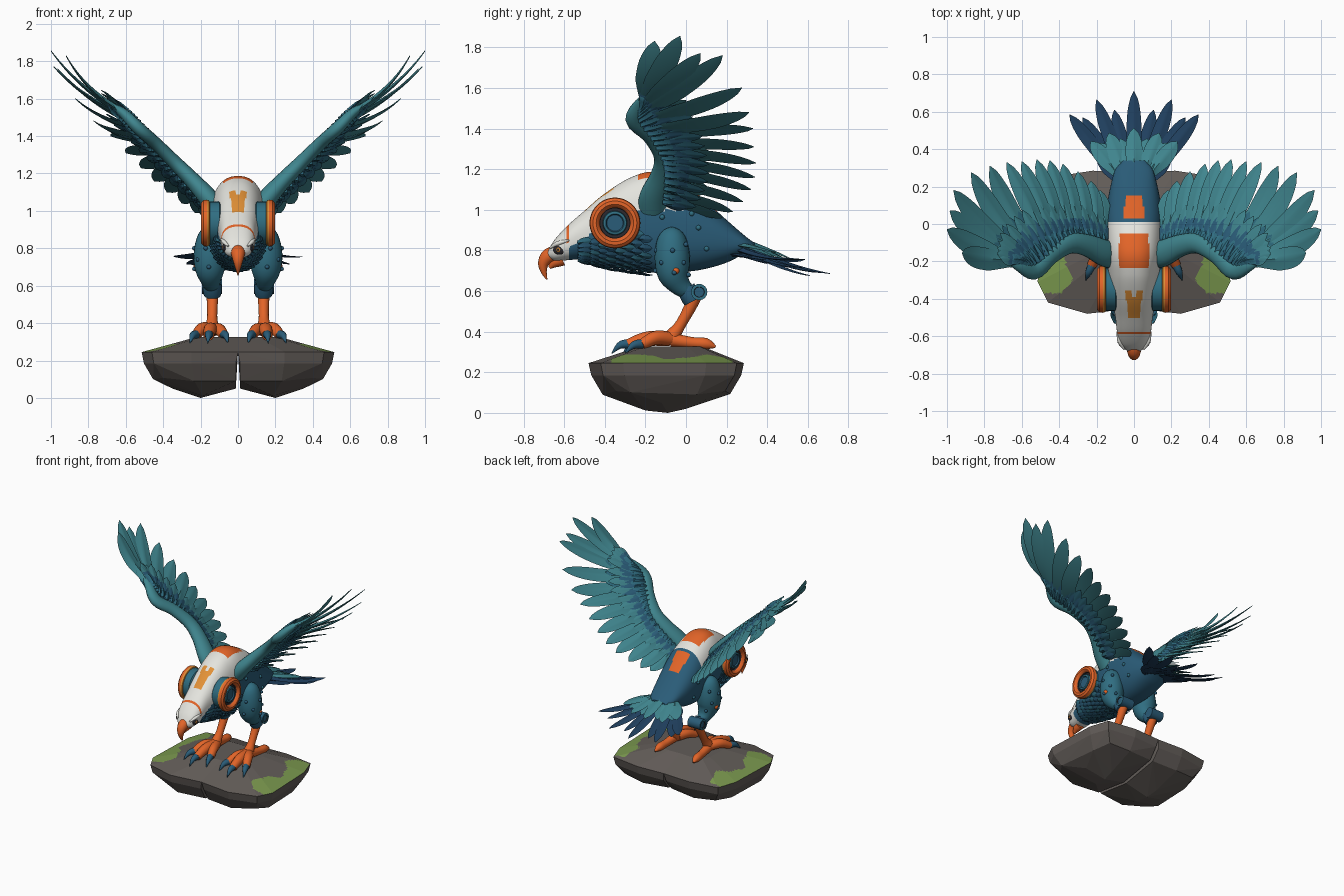
import bpy, bmesh, math, random
from mathutils import Vector as V

if "Cube" in bpy.data.objects:
    bpy.data.objects.remove(bpy.data.objects["Cube"])
random.seed(4)

# ---- colours ----
def lin(c):
    c /= 255
    return c / 12.92 if c < .04 else ((c + .055) / 1.055) ** 2.4
COLS = dict(teal=(64, 134, 143), mid_blue=(48, 110, 130), body_blue=(42, 92, 120), navy=(32, 64, 95),
            white=(228, 228, 222), orange=(226, 100, 40), amber=(226, 145, 55),
            rock_grey=(98, 92, 88), moss_green=(122, 152, 78), dark=(45, 42, 46))
NAMES = list(COLS)
MATS = []
for n, c in COLS.items():
    m = bpy.data.materials.new(n)
    m.diffuse_color = (*[lin(k) for k in c], 1)
    m.use_nodes = True
    m.node_tree.nodes["Principled BSDF"].inputs["Base Color"].default_value = m.diffuse_color
    MATS.append(m)
TEAL, MID, BLUE, NAVY, WHITE, ORANGE, AMBER, ROCK, GREEN, DARK = range(10)

# ---- helpers ----
def at(keys, u):
    """Catmull-Rom point on tuples of any length."""
    f = min(max(u, 0), 1) * (len(keys) - 1)
    i = min(int(f), len(keys) - 2)
    t = f - i
    p1, p2 = keys[i], keys[i + 1]
    p0, p3 = keys[max(i - 1, 0)], keys[min(i + 2, len(keys) - 1)]
    return tuple(.5 * (2 * b + (c - a) * t + (2 * a - 5 * b + 4 * c - d) * t * t + (3 * b - a - 3 * c + d) * t ** 3)
                 for a, b, c, d in zip(p0, p1, p2, p3))

def spline(keys, n):
    return [at(keys, i / (n - 1)) for i in range(n)]

def make(name, bm, mirror=True, angle=40):
    bmesh.ops.recalc_face_normals(bm, faces=bm.faces[:])
    me = bpy.data.meshes.new(name)
    bm.to_mesh(me)
    bm.free()
    for m in MATS:
        me.materials.append(m)
    if angle:
        me.shade_smooth()
        me.set_sharp_from_angle(angle=math.radians(angle))
    ob = bpy.data.objects.new(name, me)
    bpy.context.collection.objects.link(ob)
    if mirror:
        ob.modifiers.new("mirror", 'MIRROR').use_mirror_merge = False
    return ob

def loft(bm, rings, mat, caps=True):
    vs = [[bm.verts.new(p) for p in r] for r in rings]
    k = len(vs[0])
    for j, (a, b) in enumerate(zip(vs, vs[1:])):
        for i in range(k):
            f = bm.faces.new((a[i], a[(i + 1) % k], b[(i + 1) % k], b[i]))
            f.material_index = mat[j] if isinstance(mat, list) else mat
    if caps:
        for r, j in ((vs[0], 0), (vs[-1], -1)):
            bm.faces.new(r).material_index = mat[j] if isinstance(mat, list) else mat

def tube(bm, keys, mat, n=14, seg=16, ref=(1, 0, 0), flat=1):
    pts = spline(keys, n)
    rings = []
    for i, p in enumerate(pts):
        d = V(pts[min(i + 1, n - 1)][:3]) - V(pts[max(i - 1, 0)][:3])
        s = d.cross(V(ref)).normalized()
        o = s.cross(d).normalized() * flat
        r = max(p[3], .002)
        rings.append([V(p[:3]) + (s * math.cos(a) + o * math.sin(a)) * r
                      for a in (2 * math.pi * k / seg for k in range(seg))])
    loft(bm, rings, mat)

def feather(bm, base, tip, nrm, w, mat, bend=0, th=.006, n=11, twist=.15):
    base, tip = V(base), V(tip)
    d = tip - base
    s = V(nrm).cross(d).normalized()
    up = d.cross(s).normalized()
    s = (s + up * twist).normalized()
    rings = []
    for i in range(n):
        t = i / (n - 1)
        h = .45 + .55 * min(1, t / .4)
        if t > .58:
            h *= max(0, 1 - ((t - .58) / .42) ** 2) ** .65
        h = max(h, .03) * w
        c = base + d * t + up * bend * 4 * t * (1 - t)
        e = th * (1.15 - t)
        rings.append([c - s * h, c - s * h * .25 + up * e, c + up * e * 1.7, c + s * h * .25 + up * e,
                      c + s * h, c - up * e])
    loft(bm, rings, mat)

def lathe_x(bm, cy, cz, prof, seg=48):
    """Revolve (x, radius, colour) round an axis along x."""
    loft(bm, [[(x, cy + r * math.cos(a), cz + r * math.sin(a)) for a in (2 * math.pi * k / seg for k in range(seg))]
              for x, r, _ in prof], [m for _, _, m in prof])

def ball(bm, p, r, mat, sc=(1, 1, 1)):
    vs = bmesh.ops.create_icosphere(bm, subdivisions=2, radius=r)['verts']
    for v in vs:
        v.co = V(p) + V(a * b for a, b in zip(v.co, sc))
        for f in v.link_faces:
            f.material_index = mat

# ---- body and head: (y, top, bottom, half width) ----
BODY = spline([(-.68, .8, .765, .034), (-.645, .855, .748, .072), (-.58, .925, .752, .09), (-.5, .995, .755, .1),
               (-.4, 1.08, .725, .118), (-.27, 1.16, .705, .136), (-.15, 1.185, .69, .15), (0, 1.12, .695, .152),
               (.1, 1.04, .71, .144), (.2, .95, .74, .126), (.29, .872, .783, .1), (.34, .835, .79, .06)], 130)
def ring_pt(row, a):
    y, t, b, w = row
    p = lambda q: math.copysign(abs(q) ** .85, q)
    return V((w * p(math.sin(a)), y, (t + b) / 2 + (t - b) / 2 * p(math.cos(a))))
def surf(y, a):
    return ring_pt(min(BODY, key=lambda r: abs(r[0] - y)), a)

bm = bmesh.new()
loft(bm, [[ring_pt(r, 2 * math.pi * k / 96) for k in range(96)] for r in BODY], BLUE)
for f in bm.faces:
    c = f.calc_center_median()
    x, y, z = abs(c.x), c.y, c.z
    top = z > surf(y, math.pi / 2).z
    if y < .012 and (z > min(.83 + (y + .55) * .62, 1.0) or y < -.575):
        f.material_index = WHITE
    if top and -.235 < y < -.05 and x < .08:
        f.material_index = ORANGE
    if top and .025 < y < .155 and x < .062 - .12 * y:
        f.material_index = ORANGE
    if top and -.5 < y < -.36 and x < .03 + (y + .5) * .12 and not (x < .009 and y > -.385):
        f.material_index = AMBER
    if top and (-.588 < y < -.578 or -.6 < y < -.575 and x > .074 and z > .885):
        f.material_index = ORANGE
make("body_and_head", bm, mirror=False)

# ---- throat and chest feathers ----
bm = bmesh.new()
for j in range(8):
    y = -.53 + .042 * j
    for k in range(8):
        a = math.radians(100 + 10.5 * k + 5 * (j % 2))
        p, q = surf(y, a), surf(y + .07, a)
        o = V((math.sin(a), 0, math.cos(a)))
        feather(bm, p + o * .002, q + o * .016, o, .022, BLUE if (j + k) % 3 else MID, .006, .005, 7)
make("chest_feathers", bm)

# ---- beak, eyes, brows ----
bm = bmesh.new()
tube(bm, [(0, -.64, .785, .04), (0, -.68, .77, .037), (0, -.702, .735, .027), (0, -.7, .695, .015), (0, -.685, .657, .003)], ORANGE)
tube(bm, [(0, -.61, .758, .034), (0, -.645, .74, .026), (0, -.672, .715, .008)], ORANGE)
make("beak", bm, mirror=False)
bm = bmesh.new()
ball(bm, (.07, -.622, .803), .034, DARK, (.45, 1, .75))
ball(bm, (.081, -.628, .803), .012, AMBER, (.5, 1, 1))
ball(bm, (.0865, -.63, .803), .006, DARK, (.5, 1, 1))
make("eyes", bm)
bm = bmesh.new()
tube(bm, [(.052, -.67, .812, .005), (.076, -.63, .835, .011), (.09, -.575, .85, .004)], WHITE, ref=(0, 0, 1))
make("brows", bm)

# ---- round shoulder turbines ----
bm = bmesh.new()
lathe_x(bm, -.35, .935, [(.09, .1, MID), (.1, .114, MID), (.15, .114, DARK), (.15, .11, AMBER), (.154, .12, AMBER),
                         (.166, .125, ORANGE), (.185, .122, ORANGE), (.197, .108, ORANGE), (.198, .092, ORANGE),
                         (.188, .08, ORANGE), (.178, .076, DARK), (.165, .074, DARK), (.165, .06, MID),
                         (.182, .057, MID), (.185, .045, BLUE), (.176, .04, BLUE), (.176, .003, BLUE)])
make("shoulder_turbines", bm, angle=30)

# ---- wings ----
N = V((-.66, .28, .68)).normalized()
TIPS = [(.92, -.155, 1.83), (1.0, -.03, 1.855), (.985, .07, 1.77), (.965, .18, 1.76), (.87, .275, 1.6),
        (.77, .31, 1.48), (.68, .33, 1.4), (.6, .335, 1.31), (.52, .345, 1.23), (.45, .34, 1.16),
        (.38, .32, 1.1), (.3, .28, 1.04), (.23, .23, .99), (.18, .18, .96)]
ROOTS = [(.64, -.2, 1.54), (.59, -.22, 1.5), (.54, -.22, 1.45), (.47, -.17, 1.38), (.4, -.13, 1.31),
         (.33, -.1, 1.23), (.24, -.1, 1.13), (.16, -.11, 1.04)]
bm = bmesh.new()
for i in range(14):
    u = i / 13
    feather(bm, V(at(ROOTS, u)) - N * .003 * (i % 2), TIPS[i], N, .06 if i < 6 else .052, TEAL,
            -.03 if i < 6 else .01, .011, 15, .28)
make("flight_feathers", bm)
bm = bmesh.new()
for sg in (1, -1):
    rows = [(.5, .036, TEAL if sg > 0 else MID, 17), (.38, .032, BLUE, 19), (.26, .026, MID, 22)]
    for r, (fr, w, mat, cnt) in enumerate(rows):
        for i in range(cnt):
            u = (i + .5 * (r % 2)) / cnt
            b, t = V(at(ROOTS, u)), V(at(TIPS, u))
            k = fr * (.6 + .4 * min(1, u / .4))
            feather(bm, b + N * sg * (.012 + .008 * r), b.lerp(t, k) + N * sg * .016, N * sg, w, mat, .006, .007, 9)
make("wing_covert_feathers", bm)
bm = bmesh.new()
tube(bm, [(.11, -.165, 1.0, .05), (.16, -.155, 1.07, .052), (.25, -.115, 1.17, .043), (.34, -.105, 1.26, .038),
          (.44, -.165, 1.36, .034), (.53, -.25, 1.44, .034), (.61, -.22, 1.52, .026), (.68, -.19, 1.57, .008)],
     TEAL, 30, ref=(0, 1, 0), flat=1.4)
make("wing_arms", bm)

# ---- tail ----
bm = bmesh.new()
up = V((0, .3, 1))
for i, (x, y, z) in enumerate([(0, .71, .685), (.105, .61, .675), (.2, .665, .69), (.275, .57, .715), (.345, .585, .755)]):
    b, t = V((x * .25, .26, .83 - .007 * i)), V((x, y, z))
    for s in ((1, -1) if i else (1,)):
        m = V((s, 1, 1))
        feather(bm, b * m, t * m, up, .04, NAVY, -.018, .009, 14)
        feather(bm, (b + V((0, 0, .022))) * m, (b.lerp(t, .56) + V((0, 0, .012))) * m, up, .045, TEAL, .004, .008)
        feather(bm, (b + V((0, -.03, -.02))) * m, (b.lerp(t, .4) + V((0, 0, -.03))) * m, -up, .045, NAVY)
make("tail_feathers", bm, mirror=False)

# ---- legs ----
bm = bmesh.new()
tube(bm, [(.13, -.07, .905, .02), (.145, -.07, .87, .066), (.15, -.068, .78, .086), (.15, -.062, .69, .08),
          (.145, -.03, .63, .055), (.14, .005, .6, .04)], MID, 20, 24)
make("thighs", bm)
bm = bmesh.new()
tube(bm, [(.137, .0, .615, .046), (.137, .022, .575, .05), (.137, .035, .55, .046)], BLUE, 4, 12)
lathe_x(bm, .065, .595, [(.085, .03, BLUE), (.085, .04, BLUE), (.192, .04, MID), (.192, .026, DARK), (.186, .024, BLUE), (.186, .003, BLUE)], 24)
make("knee_joints", bm, angle=30)
bm = bmesh.new()
tube(bm, [(.137, .045, .58, .036), (.137, .02, .52, .03), (.138, -.03, .43, .027), (.14, -.07, .375, .038), (.14, -.085, .345, .03)], ORANGE)
for keys in ([(.15, -.08, .365, .034), (.19, -.15, .37, .034), (.225, -.22, .335, .026)],
             [(.14, -.08, .365, .036), (.148, -.19, .365, .036), (.155, -.285, .335, .028)],
             [(.13, -.08, .365, .034), (.1, -.16, .365, .033), (.075, -.23, .335, .026)],
             [(.145, -.07, .36, .034), (.155, .03, .345, .028), (.16, .1, .34, .028), (.165, .145, .325, .006)]):
    tube(bm, keys, ORANGE, 10, 12)
make("shins_and_toes", bm)
bm = bmesh.new()
for x, y, dx in ((.222, -.215, .035), (.155, -.28, .006), (.077, -.225, -.022)):
    tube(bm, [(x, y, .34, .024), (x + dx * .6, y - .045, .333, .018), (x + dx, y - .085, .293, .002)], BLUE, 8, 10)
make("claws", bm)

# ---- rivets on thighs and flanks ----
bm = bmesh.new()
for a, z in ((0, .8), (.7, .74), (-.7, .74), (.1, .69), (-1.3, .8), (1.2, .68), (-1.5, .7), (.9, .83)):
    ball(bm, (.15 + .084 * math.cos(a), -.066 + .084 * math.sin(a), z), .012, BLUE)
ball(bm, (.222, -.05, .7), .018, ORANGE)
for y, a in ((.06, 85), (.1, 110), (.03, 70), (-.12, 85), (-.16, 70)):
    ball(bm, surf(y, math.radians(a)), .013, MID)
make("rivets", bm)

# ---- rock base: two faceted halves, cracked below ----
OUT = [(0, -.45), (.25, -.48), (.46, -.42), (.515, -.31), (.5, .1), (.45, .25), (.22, .285), (0, .275)]
bm = bmesh.new()
j = lambda: random.uniform(-.012, .012)
for x, y in OUT:
    for k, z in ((1, .245), (.965, .185), (.8, .1)):
        px = (0 if z > .2 else .012) if x < .05 else .18 + (x - .18) * k + (j() if k < .9 else 0)
        bm.verts.new((px, -.09 + (y + .09) * k + (j() if k < .9 else 0), z + (j() if k < .9 else 0)))
    bm.verts.new((x * .42, -.07 + (y + .09) * .4, .327))
for p in ((.2, -.09, 0), (.19, -.2, .012), (.21, .0, .02), (.012, -.1, .05), (.35, -.12, .05)):
    bm.verts.new(p)
bmesh.ops.convex_hull(bm, input=bm.verts[:])
bmesh.ops.delete(bm, geom=[v for v in bm.verts if not v.link_faces], context='VERTS')
bmesh.ops.recalc_face_normals(bm, faces=bm.faces[:])
bmesh.ops.subdivide_edges(bm, edges=bm.edges[:], cuts=16, use_grid_fill=True)
for f in bm.faces:
    c = f.calc_center_median()
    edge = .385 + .045 * math.sin(c.y * 15 + 2.6) + .012 * math.sin(c.y * 47)
    f.material_index = GREEN if f.normal.z > .75 and c.x > edge and -.37 < c.y < .23 else ROCK
make("rock_base", bm, angle=0)
